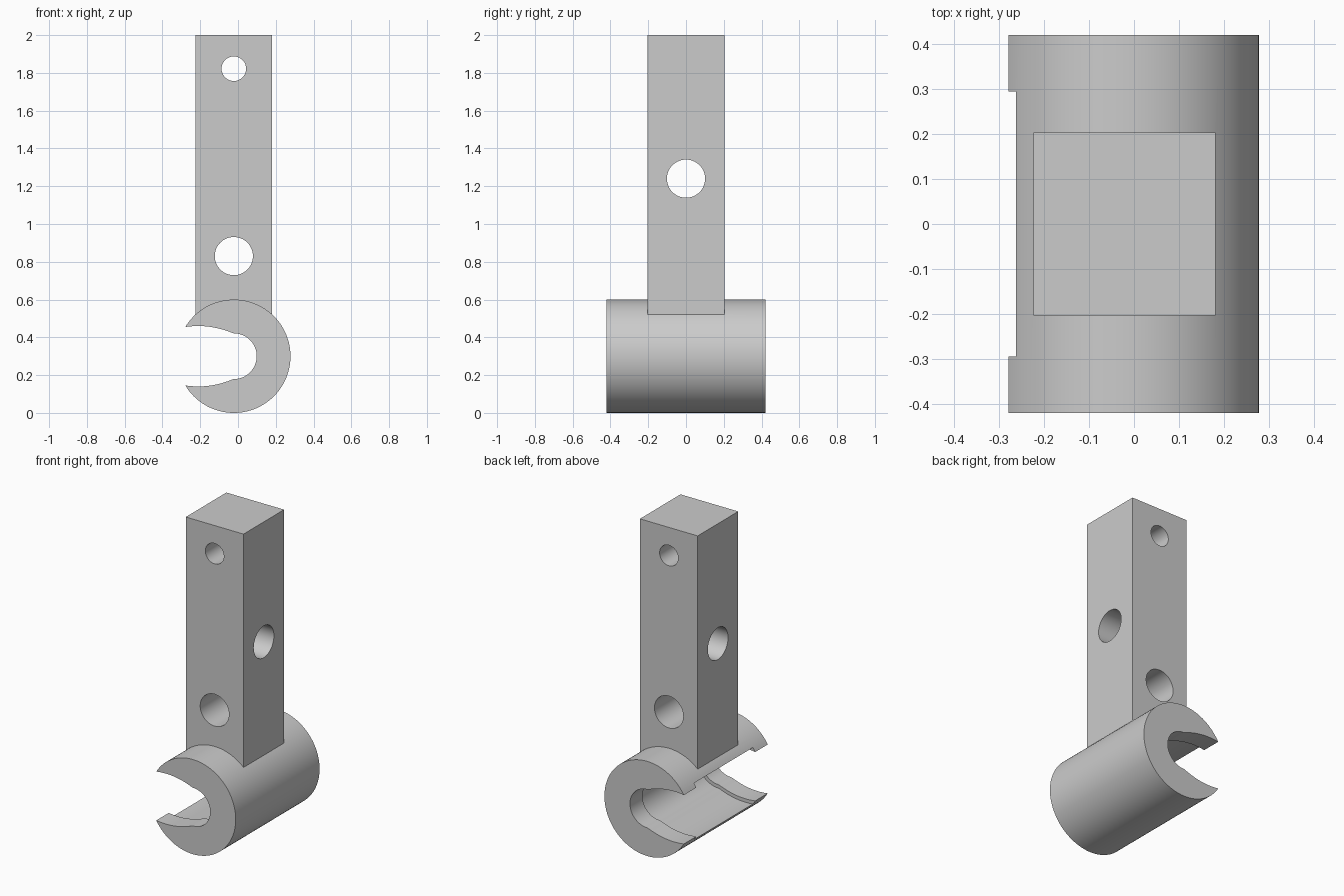
import bpy, bmesh, math

if "Cube" in bpy.data.objects:
    bpy.data.objects.remove(bpy.data.objects["Cube"])

CX, CZ = -0.022, 0.30   # axis of the hook cylinder

grey = bpy.data.materials.new("plain grey")
grey.diffuse_color = (0.6, 0.6, 0.6, 1)
grey.use_nodes = True
grey.node_tree.nodes["Principled BSDF"].inputs["Base Color"].default_value = grey.diffuse_color


def prism(name, pts, depth, axis="Y"):
    """Extrude an outline symmetrically along Y (x,z points) or X (y,z points)."""
    bm = bmesh.new()
    place = (lambda p, d: (p[0], d, p[1])) if axis == "Y" else (lambda p, d: (d, p[0], p[1]))
    a = [bm.verts.new(place(p, -depth)) for p in pts]
    b = [bm.verts.new(place(p, depth)) for p in pts]
    bm.faces.new(a)
    bm.faces.new(b[::-1])
    for i in range(len(pts)):
        j = (i + 1) % len(pts)
        bm.faces.new((a[j], a[i], b[i], b[j]))
    bmesh.ops.recalc_face_normals(bm, faces=bm.faces)
    me = bpy.data.meshes.new(name)
    bm.to_mesh(me)
    bm.free()
    me.materials.append(grey)
    ob = bpy.data.objects.new(name, me)
    bpy.context.collection.objects.link(ob)
    return ob


def circle(x, z, r, n=64):
    return [(x + r * math.cos(2 * math.pi * i / n), z + r * math.sin(2 * math.pi * i / n))
            for i in range(n)]


def boolean(target, tool, operation):
    bpy.context.view_layer.objects.active = target
    mod = target.modifiers.new(operation, "BOOLEAN")
    mod.operation, mod.solver, mod.object = operation, "EXACT", tool
    bpy.ops.object.modifier_apply(modifier=mod.name)
    bpy.data.objects.remove(tool)


def slot(d):
    """Keyhole outline: bowed jaws running into a round bore, grown outward by d."""
    jaw = []
    for i in range(15):
        x = -0.36 + i * (0.353 / 14)
        z = 0.16 - 0.2114 * (x + 0.182) - 1.12 * (x + 0.182) * (x + 0.007)
        jaw.append((x, z + d))
    r = 0.121 + d
    bore = [(r * math.cos(t), r * math.sin(t))
            for t in (math.pi / 2 - math.pi * i / 32 for i in range(33))]
    pts = jaw + bore + [(x, -z) for x, z in reversed(jaw)]
    return [(CX + x, CZ + z) for x, z in pts]


# Square upright bar joined to the horizontal hook cylinder
hook = prism("hook_with_bar", circle(CX, CZ, 0.30, 128), 0.42)
bar = prism("bar", [(-0.224, 0.5), (0.181, 0.5), (0.181, 2.0), (-0.224, 2.0)], 0.203)
boolean(hook, bar, "UNION")

# Open slot through the hook, with a wider recess in the middle
boolean(hook, prism("slot_cutter", slot(0.0), 0.6), "DIFFERENCE")
boolean(hook, prism("recess_cutter", slot(0.022), 0.295), "DIFFERENCE")

# Cross holes in the bar
for x, z, r, axis in ((CX, 0.83, 0.101, "Y"), (CX, 1.822, 0.065, "Y"), (0, 1.24, 0.101, "X")):
    boolean(hook, prism("hole_cutter", circle(x, z, r), 0.5, axis), "DIFFERENCE")

bpy.ops.object.select_all(action="DESELECT")
hook.select_set(True)
bpy.context.view_layer.objects.active = hook
bpy.ops.object.shade_smooth_by_angle(angle=math.radians(20))
